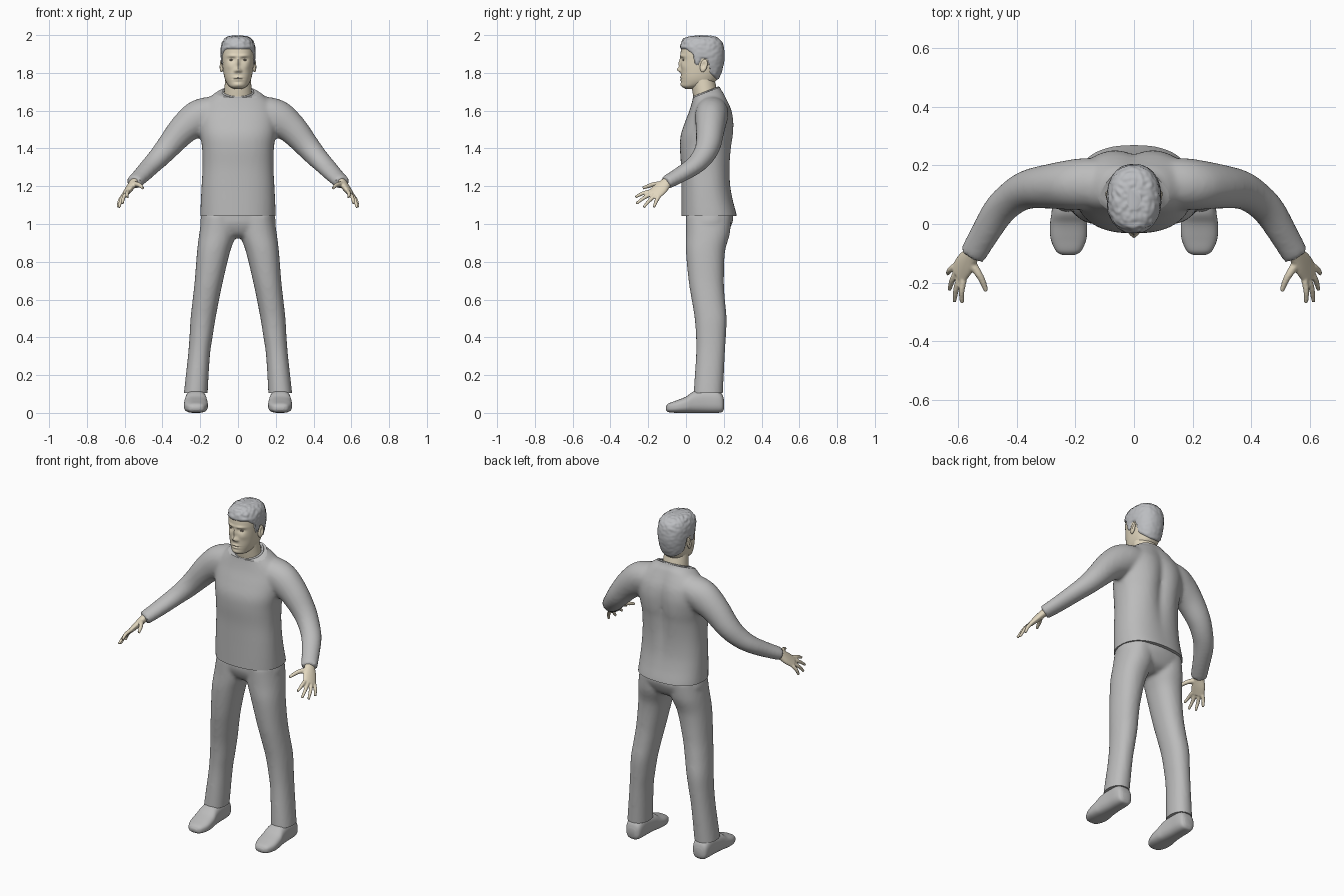
import bpy, bmesh, math
from mathutils import Vector, Matrix, noise

cube = bpy.data.objects.get("Cube")
if cube:
    bpy.data.objects.remove(cube, do_unlink=True)

X, Y, Z = Vector((1, 0, 0)), Vector((0, 1, 0)), Vector((0, 0, 1))


def material(name, r, g, b):
    mat = bpy.data.materials.new(name)
    mat.use_nodes = True
    mat.diffuse_color = (r, g, b, 1)
    mat.node_tree.nodes["Principled BSDF"].inputs["Base Color"].default_value = (r, g, b, 1)
    return mat


skin_mat = material("skin", .76, .68, .52)
hair_mat = material("hair grey", .5, .51, .53)
cloth_mat = material("cloth grey", .5, .5, .5)
eye_mat = material("eye brown", .2, .17, .14)


def spline(keys, sub):
    """Catmull-Rom resampling of rows of numbers."""
    rows, last = [], len(keys) - 1
    for i in range(last):
        quad = zip(keys[max(i - 1, 0)], keys[i], keys[i + 1], keys[min(i + 2, last)])
        quad = list(quad)
        for j in range(sub):
            t = j / sub
            rows.append([.5 * (2 * b + (c - a) * t + (2 * a - 5 * b + 4 * c - d) * t * t
                               + (3 * b - a - 3 * c + d) * t ** 3) for a, b, c, d in quad])
    return rows + [list(keys[-1])]


def ring(bm, centre, u, v, ru, rv, n, segs):
    """Superellipse of vertices in the plane of u and v."""
    verts = []
    for k in range(segs):
        a = math.tau * k / segs
        c, s = math.cos(a), math.sin(a)
        c = math.copysign(abs(c) ** (2 / n), c)
        s = math.copysign(abs(s) ** (2 / n), s)
        verts.append(bm.verts.new(centre + u * (ru * c) + v * (rv * s)))
    return verts


def bridge(bm, rings):
    for a, b in zip(rings, rings[1:]):
        for k in range(len(a)):
            m = (k + 1) % len(a)
            bm.faces.new((a[k], a[m], b[m], b[k]))
    bm.faces.new(rings[0])
    bm.faces.new(rings[-1])


def stack(bm, keys, n=2.3, sub=6, segs=48, lying=False):
    """Loft of rows (level, low edge, high edge, half width, centre x)."""
    rings = []
    for level, lo, hi, w, *cx in spline(keys, sub):
        x, mid = (cx[0] if cx else 0), (lo + hi) / 2
        centre = Vector((x, level, mid) if lying else (x, mid, level))
        rings.append(ring(bm, centre, X, Z if lying else Y, w, (hi - lo) / 2, n, segs))
    bridge(bm, rings)


def tube(bm, keys, wide=None, sub=5, segs=28):
    """Loft along a path of rows (x, y, z, wide radius, thin radius)."""
    rows = spline(keys, sub)
    pts = [Vector(r[:3]) for r in rows]
    rings = []
    for i, r in enumerate(rows):
        t = (pts[min(i + 1, len(pts) - 1)] - pts[max(i - 1, 0)]).normalized()
        u = wide or Z.cross(t).normalized()
        rings.append(ring(bm, pts[i], u, t.cross(u).normalized(), r[3], r[4], 2, segs))
    bridge(bm, rings)


def build(name, bm, mat, mirror=False, voxel=0, smooth=0, cuts=()):
    """Turn a bmesh into a finished object; cuts are (point, normal to remove)."""
    bmesh.ops.recalc_face_normals(bm, faces=bm.faces)
    mesh = bpy.data.meshes.new(name)
    bm.to_mesh(mesh)
    bm.free()
    obj = bpy.data.objects.new(name, mesh)
    bpy.context.scene.collection.objects.link(obj)
    if mirror:
        obj.modifiers.new("Mirror", 'MIRROR').use_mirror_merge = False
    if voxel:
        mod = obj.modifiers.new("Fuse", 'REMESH')
        mod.mode, mod.voxel_size = 'VOXEL', voxel
    if smooth:
        mod = obj.modifiers.new("Smooth", 'SMOOTH')
        mod.factor, mod.iterations = .5, smooth
    bpy.context.view_layer.update()
    deps = bpy.context.evaluated_depsgraph_get()
    mesh = bpy.data.meshes.new_from_object(obj.evaluated_get(deps))
    obj.modifiers.clear()
    obj.data = mesh
    if cuts:
        bm = bmesh.new()
        bm.from_mesh(mesh)
        for co, no in cuts:
            geom = bm.verts[:] + bm.edges[:] + bm.faces[:]
            bmesh.ops.bisect_plane(bm, geom=geom, plane_co=co, plane_no=no, clear_outer=True)
            bmesh.ops.holes_fill(bm, edges=[e for e in bm.edges if e.is_boundary], sides=0)
        bmesh.ops.recalc_face_normals(bm, faces=bm.faces)
        bm.to_mesh(mesh)
        bm.free()
    mesh.materials.clear()
    mesh.materials.append(mat)
    mesh.shade_smooth()
    mesh.set_sharp_from_angle(angle=math.radians(50))
    return obj


def bell(x, x0, s):
    return math.exp(-((x - x0) / s) ** 2)


# Shirt: torso with a spine groove, fused with both sleeves
bm = bmesh.new()
stack(bm, [(1, -.025, .275, .2), (1.05, -.025, .268, .2), (1.12, -.025, .25, .197),
           (1.2, -.025, .236, .193), (1.3, -.026, .232, .188), (1.4, -.032, .238, .19),
           (1.47, -.028, .248, .2), (1.54, -.005, .251, .207), (1.6, .018, .242, .2),
           (1.64, .03, .226, .18), (1.67, .037, .212, .15), (1.695, .041, .2, .12),
           (1.715, .043, .185, .092), (1.76, .05, .172, .08)], n=2.4)
for v in bm.verts:
    if v.co.y > .12:
        height = bell(v.co.z, 1.45, .2)
        v.co.y += height * (.006 * bell(abs(v.co.x), .09, .05) - .018 * bell(v.co.x, 0, .03))
tube(bm, [(.08, .14, 1.6, .08, .075), (.16, .137, 1.585, .088, .088),
          (.22, .133, 1.555, .085, .094), (.29, .128, 1.5, .076, .08),
          (.36, .118, 1.42, .067, .067), (.41, .092, 1.362, .06, .058),
          (.46, .045, 1.31, .056, .049), (.51, -.035, 1.258, .05, .042),
          (.552, -.108, 1.218, .046, .036)])
build("shirt", bm, cloth_mat, mirror=True, voxel=.011, smooth=7,
      cuts=[((0, 0, 1.043), (0, 0, -1)), ((0, .05, 1.675), (0, -.39, 1))])

# Ribbed collar around the slanted neckline
bm = bmesh.new()
slant = Vector((0, 1, .39)).normalized()
normal = X.cross(slant)
profile = [ring(bm, Vector((0, .107, 1.697)) + normal * (.006 * math.sin(a)), X, slant,
                .08 + .006 * math.cos(a), .069 + .006 * math.cos(a), 2, 48)
           for a in (math.tau * k / 8 for k in range(9))]
bridge(bm, profile)
bmesh.ops.delete(bm, geom=[f for f in bm.faces if len(f.verts) > 4], context='FACES_ONLY')
bmesh.ops.remove_doubles(bm, verts=bm.verts, dist=.0001)
build("collar", bm, cloth_mat)

# Trousers: seat fused with both legs
bm = bmesh.new()
stack(bm, [(.925, .06, .17, .08), (.95, .025, .215, .16), (1, .002, .243, .198),
           (1.04, 0, .25, .195), (1.1, 0, .23, .18)])
stack(bm, [(.06, .04, .195, .063, .225), (.1, .04, .195, .063, .224),
           (.3, .053, .205, .058, .207), (.4, .053, .211, .061, .196),
           (.5, .046, .215, .066, .185), (.6, .03, .206, .07, .17),
           (.7, .014, .2, .075, .154), (.85, 0, .206, .087, .13),
           (.95, 0, .232, .097, .108), (1.05, 0, .24, .088, .1)], n=2.2)
build("trousers", bm, cloth_mat, mirror=True, voxel=.01, smooth=6,
      cuts=[((0, 0, .105), (0, 0, -1))])

# Shoes
bm = bmesh.new()
stack(bm, [(-.106, .015, .034, .02), (-.092, .004, .05, .043), (-.05, 0, .066, .061),
           (0, 0, .086, .063), (.04, 0, .113, .058), (.1, 0, .124, .053),
           (.16, 0, .122, .051), (.19, .004, .1, .043), (.201, .02, .07, .025)],
      n=2.7, lying=True)
bmesh.ops.translate(bm, verts=bm.verts, vec=(.223, 0, 0))
build("shoes", bm, cloth_mat, mirror=True)

# Hands: palm, four fingers and a thumb
bm = bmesh.new()
across = Vector((-.5, -.75, .44)).normalized()
knuckles = Vector((.597, -.168, 1.158))
tube(bm, [(.535, -.08, 1.24, .028, .024), (.555, -.107, 1.215, .032, .022),
          (.576, -.137, 1.186, .041, .019), (.6, -.172, 1.154, .04, .013)], wide=across)
fingers = [(.032, (.586, -.268, 1.142)), (.011, (.612, -.264, 1.107)),
           (-.011, (.629, -.225, 1.088)), (-.031, (.635, -.17, 1.088))]
for offset, tip in fingers:
    base, tip = knuckles + across * offset, Vector(tip)
    middle = base.lerp(tip, .5) + Vector((.004, 0, .005))
    tube(bm, [(*base, .011, .011), (*middle, .01, .01), (*tip, .007, .007)])
tube(bm, [(.556, -.13, 1.21, .016, .016), (.533, -.165, 1.21, .013, .013),
          (.517, -.193, 1.203, .011, .011), (.504, -.228, 1.19, .008, .008)])
build("hands", bm, skin_mat, mirror=True, voxel=.0045, smooth=3)

# Neck
bm = bmesh.new()
stack(bm, [(1.64, .045, .18, .078), (1.7, .034, .166, .073), (1.74, .028, .157, .07),
           (1.79, .02, .145, .066)], n=2)
build("neck", bm, skin_mat)

# Face relief rows: push, x, z, x spread, z spread
FACE = [(.012, 0, 1.85, .008, .026), (.019, 0, 1.817, .012, .012), (.008, .013, 1.81, .008, .008),
        (.006, .03, 1.89, .026, .008), (-.012, .033, 1.87, .018, .011),
        (.006, .033, 1.868, .012, .007), (.006, 0, 1.776, .022, .006),
        (.006, 0, 1.762, .02, .006), (-.004, 0, 1.769, .024, .002),
        (.006, 0, 1.738, .024, .013), (.004, .046, 1.835, .018, .018)]


def head_mesh():
    bm = bmesh.new()
    stack(bm, [(1.716, -.004, .04, .022), (1.728, -.02, .09, .045), (1.75, -.024, .15, .062),
               (1.78, -.026, .172, .073), (1.82, -.027, .187, .08), (1.87, -.028, .197, .085),
               (1.91, -.028, .197, .086), (1.945, -.023, .191, .082), (1.97, -.012, .178, .071),
               (1.984, .01, .157, .054), (1.99, .05, .115, .022)], sub=9, segs=96)
    for v in bm.verts:
        x, y, z = v.co
        if y < .05:
            v.co.y -= sum(p * bell(abs(x), px, sx) * bell(z, pz, sz) for p, px, pz, sx, sz in FACE)
    bmesh.ops.recalc_face_normals(bm, faces=bm.faces)
    bm.normal_update()
    return bm


build("head", head_mesh(), skin_mat)

# Hair: a tousled shell that sinks into the head along the hairline
HAIRLINE = [(-.1, 1.927), (0, 1.925), (.035, 1.9), (.05, 1.84), (.07, 1.84), (.078, 1.877),
            (.115, 1.87), (.125, 1.8), (.17, 1.758), (.3, 1.758)]


def above_hairline(co):
    for (y0, z0), (y1, z1) in zip(HAIRLINE, HAIRLINE[1:]):
        if y0 <= co.y <= y1:
            return co.z - z0 - (z1 - z0) * (co.y - y0) / (y1 - y0)
    return 0


bm = head_mesh()
gap = {v: above_hairline(v.co) for v in bm.verts}
shift = {}
for v in bm.verts:
    grow = min(max((gap[v] + .006) / .016, 0), 1)
    crown = min(max((v.co.z - 1.9) / .06, 0), 1)
    tuft = noise.noise(v.co * 60) * (.0015 + .003 * crown)
    shift[v] = v.normal * (-.006 + grow * (.0125 + tuft))
for v, move in shift.items():
    v.co += move
bmesh.ops.delete(bm, geom=[v for v in gap if gap[v] < -.025], context='VERTS')
build("hair", bm, hair_mat)

# Ears: tilted discs hollowed on the outside
bm = bmesh.new()
bmesh.ops.create_uvsphere(bm, u_segments=32, v_segments=24, radius=1)
for v in bm.verts:
    if v.co.x > 0:
        v.co.x -= .9 * bell(math.hypot(v.co.y, v.co.z - .15), 0, .5)
place = Matrix.Translation((.087, .094, 1.838)) @ Matrix.Rotation(math.radians(-14), 4, 'X')
place = place @ Matrix.Rotation(math.radians(-15), 4, 'Z') @ Matrix.Diagonal((.011, .019, .035, 1))
bmesh.ops.transform(bm, matrix=place, verts=bm.verts)
build("ears", bm, skin_mat, mirror=True)

# Eyes
bm = bmesh.new()
bmesh.ops.create_uvsphere(bm, u_segments=20, v_segments=12, radius=1)
place = Matrix.Translation((.033, -.013, 1.868)) @ Matrix.Diagonal((.012, .006, .005, 1))
bmesh.ops.transform(bm, matrix=place, verts=bm.verts)
build("eyes", bm, eye_mat, mirror=True)
